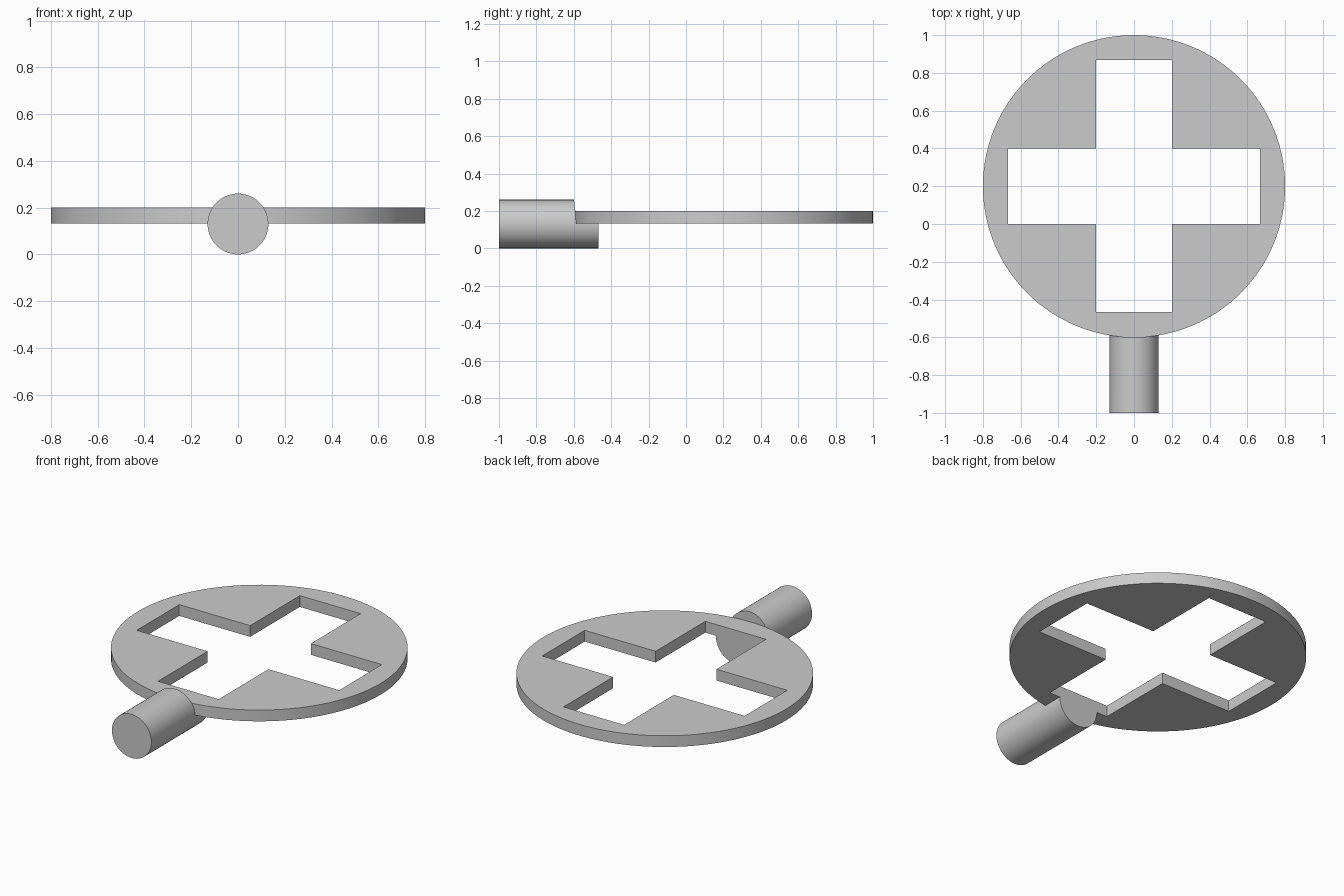
import bpy
from math import pi, radians

default = bpy.data.objects.get("Cube")
if default:
    bpy.data.objects.remove(default, do_unlink=True)

DISC_Y, DISC_R = 0.2, 0.8
DISC_Z0, DISC_Z1 = 0.133, 0.2
HANDLE_R = 0.13
SLOT_HALF, SLOT_REACH = 0.2, 0.667

grey = bpy.data.materials.new("plain grey")
grey.use_nodes = True
colour = (0.6, 0.6, 0.6, 1)
grey.diffuse_color = colour
grey.node_tree.nodes["Principled BSDF"].inputs["Base Color"].default_value = colour


def finish(name):
    ob = bpy.context.object
    ob.name = name
    bpy.ops.object.transform_apply(location=True, rotation=True, scale=True)
    ob.data.materials.append(grey)
    return ob


def upright_disc(name, radius, z0, z1):
    bpy.ops.mesh.primitive_cylinder_add(vertices=128, radius=radius, depth=z1 - z0,
                                        location=(0, DISC_Y, (z0 + z1) / 2))
    return finish(name)


def slot(name, half_x, half_y):
    bpy.ops.mesh.primitive_cube_add(size=2, location=(0, DISC_Y, 0))
    bpy.context.object.scale = (half_x, half_y, 1)
    return finish(name)


def combine(target, tool, operation):
    # Apply the boolean and discard the tool
    mod = target.modifiers.new(operation, 'BOOLEAN')
    mod.operation, mod.object, mod.solver = operation, tool, 'EXACT'
    bpy.ops.object.select_all(action='DESELECT')
    bpy.context.view_layer.objects.active = target
    target.select_set(True)
    bpy.ops.object.modifier_apply(modifier=mod.name)
    bpy.data.objects.remove(tool, do_unlink=True)


# Handle, running under the rim and trimmed round where it would rise above it
y0, y1 = -1.0, -0.4
bpy.ops.mesh.primitive_cylinder_add(vertices=64, radius=HANDLE_R, depth=y1 - y0,
                                    location=(0, (y0 + y1) / 2, HANDLE_R),
                                    rotation=(pi / 2, 0, 0))
handle = finish("handle")
combine(handle, upright_disc("rim_clearance", DISC_R - 0.0005, 0.17, 1), 'DIFFERENCE')

# Disc joined to the handle, with a cross-shaped opening cut through both
disc = upright_disc("disc_with_handle", DISC_R, DISC_Z0, DISC_Z1)
combine(disc, handle, 'UNION')
combine(disc, slot("long_slot", SLOT_HALF, SLOT_REACH), 'DIFFERENCE')
combine(disc, slot("cross_slot", SLOT_REACH, SLOT_HALF), 'DIFFERENCE')

bpy.ops.object.shade_smooth_by_angle(angle=radians(30))
